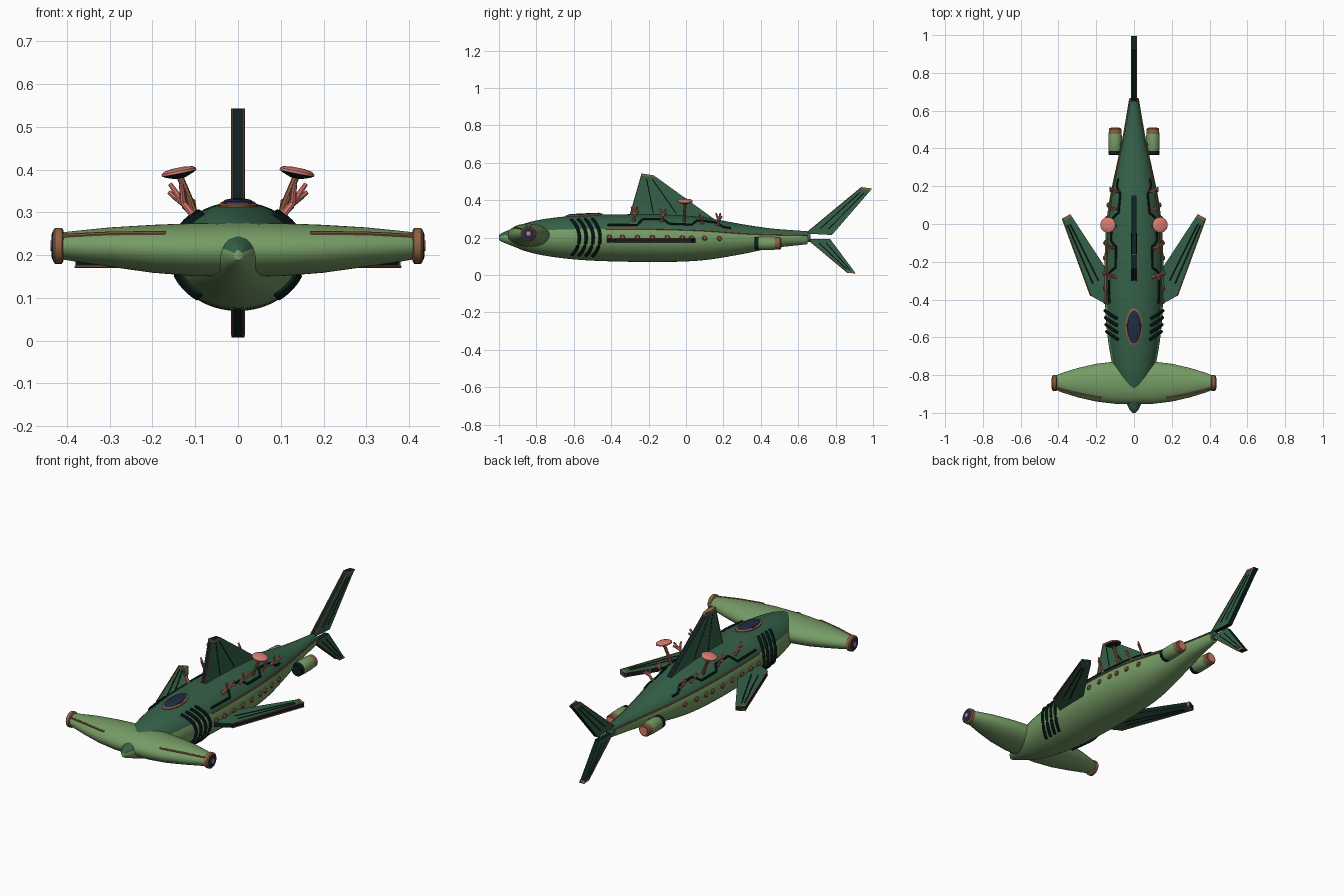
import bpy, bmesh, math
from mathutils import Vector

if "Cube" in bpy.data.objects:
    bpy.data.objects.remove(bpy.data.objects["Cube"])

def mat(name, c):
    m = bpy.data.materials.new(name)
    m.diffuse_color = (*c, 1)
    m.use_nodes = True
    m.node_tree.nodes["Principled BSDF"].inputs["Base Color"].default_value = m.diffuse_color
    return m

LIGHT = mat("light_green", (0.18, 0.33, 0.13))
DARK = mat("deep_green", (0.035, 0.12, 0.065))
BLACK = mat("black_green", (0.004, 0.014, 0.014))
COPPER = mat("copper", (0.27, 0.12, 0.055))
PINK = mat("coral_pink", (0.70, 0.20, 0.17))
NAVY = mat("navy_glass", (0.015, 0.025, 0.06))

def finish(name, bm, mats, angle=35):
    bmesh.ops.recalc_face_normals(bm, faces=bm.faces)
    me = bpy.data.meshes.new(name)
    bm.to_mesh(me)
    bm.free()
    for m in mats:
        me.materials.append(m)
    ob = bpy.data.objects.new(name, me)
    bpy.context.collection.objects.link(ob)
    bpy.ops.object.select_all(action='DESELECT')
    ob.select_set(True)
    bpy.context.view_layer.objects.active = ob
    bpy.ops.object.shade_smooth_by_angle(angle=math.radians(angle))
    return ob

def loft(name, rings, mats, rule=None, angle=35):
    """Skin a list of equal-length rings and cap both ends."""
    bm = bmesh.new()
    vs = [[bm.verts.new(p) for p in r] for r in rings]
    n = len(rings[0])
    for a, b in zip(vs, vs[1:]):
        for i in range(n):
            f = bm.faces.new((a[i], a[(i + 1) % n], b[(i + 1) % n], b[i]))
            f.material_index = rule(i) if rule else 0
    bm.faces.new(vs[0])
    bm.faces.new(vs[-1])
    return finish(name, bm, mats, angle)

def tube(name, pts, r, m, n=8, tip=1.0):
    """Round tube along a path, optionally tapered."""
    pts = [Vector(p) for p in pts]
    rings = []
    for i, p in enumerate(pts):
        d = (pts[min(i + 1, len(pts) - 1)] - pts[max(i - 1, 0)]).normalized()
        u = d.cross(Vector((0, 0, 1)) if abs(d.z) < 0.9 else Vector((0, 1, 0))).normalized()
        v = d.cross(u)
        k = r * (1 + (tip - 1) * i / (len(pts) - 1))
        rings.append([p + k * (math.cos(t) * u + math.sin(t) * v)
                      for t in (2 * math.pi * j / n for j in range(n))])
    return loft(name, rings, [m])

def lathe(name, origin, axis, prof, m, n=24):
    """Turned part: prof is (distance along axis, radius)."""
    o, d = Vector(origin), Vector(axis).normalized()
    u = d.orthogonal().normalized()
    v = d.cross(u)
    rings = [[o + d * h + r * (math.cos(t) * u + math.sin(t) * v)
              for t in (2 * math.pi * j / n for j in range(n))] for h, r in prof]
    return loft(name, rings, [m])

# hull profile: y, half width, bottom, top
KEYS = [(-1.0, .008, .188, .212), (-.985, .022, .178, .225), (-.94, .045, .16, .243),
        (-.85, .085, .125, .28), (-.72, .12, .098, .305), (-.55, .145, .08, .32),
        (-.35, .155, .072, .325), (-.1, .153, .07, .322), (.1, .135, .08, .307),
        (.3, .095, .112, .272), (.45, .062, .142, .25), (.65, .025, .165, .234)]

def hull_at(y):
    i = max(k for k in range(len(KEYS) - 1) if KEYS[k][0] <= y or k == 0)
    def slope(k, c):
        a, b = KEYS[max(k - 1, 0)], KEYS[min(k + 1, len(KEYS) - 1)]
        return (b[c] - a[c]) / (b[0] - a[0])
    p, q = KEYS[i], KEYS[i + 1]
    h = q[0] - p[0]
    t = (y - p[0]) / h
    return [(2*t**3 - 3*t*t + 1) * p[c] + (t**3 - 2*t*t + t) * h * slope(i, c)
            + (3*t*t - 2*t**3) * q[c] + (t**3 - t*t) * h * slope(i + 1, c) for c in (1, 2, 3)]

def surf(y, deg, off=0.0, s=1):
    w, b, t = hull_at(y)
    a = math.radians(deg)
    return Vector((s * (w + off) * math.cos(a), y, (b + t) / 2 + ((t - b) / 2 + off) * math.sin(a)))

# hull: dark back above 22.5 degrees, light belly
ys = [-1, -.995, -.985, -.97] + [-.95 + .04 * i for i in range(40)] + [.65]
loft("hull", [[surf(y, 7.5 * i) for i in range(48)] for y in ys], [LIGHT, DARK],
     lambda i: 1 if 3 <= i < 21 else 0, 50)

# hammer head: elliptical sections across x
HAM = [(0, .114, .063, .213), (.1, .112, .062, .213), (.2, .1, .056, .215),
       (.3, .077, .046, .219), (.38, .052, .036, .221), (.415, .038, .031, .222)]
sec = [(-x, a, b, z) for x, a, b, z in HAM[:0:-1]] + HAM
loft("hammer_head", [[(x, -.84 + a * math.cos(t), z + b * math.sin(t))
                      for t in (math.pi * j / 20 for j in range(40))]
                     for x, a, b, z in sec], [LIGHT], None, 50)

def fin(name, pts, place, th, tip, ribs):
    """Slab fin with dark edges, copper tip cap and ribs; tip = index of first tip point."""
    bm = bmesh.new()
    lo = [bm.verts.new(place(a, b, -th)) for a, b in pts]
    hi = [bm.verts.new(place(a, b, th)) for a, b in pts]
    bm.faces.new(lo)
    bm.faces.new(hi)
    n = len(pts)
    for i in range(n):
        f = bm.faces.new((lo[i], lo[(i + 1) % n], hi[(i + 1) % n], hi[i]))
        f.material_index = 1
    finish(name, bm, [DARK, BLACK])
    P = [Vector(p) for p in pts]
    a, b = P[tip], P[tip + 1]
    c, d = P[(tip + 2) % n], P[tip - 1]
    q = [a, b, b + (c - b).normalized() * .014, a + (d - a).normalized() * .014]
    loft(name + "_tip", [[place(p.x, p.y, k) for p in q] for k in (-th - .002, th + .002)], [COPPER])
    # copper piping along the leading edge, dark ribs on both faces
    for k in (-th, th):
        tube(name + "_piping", [place(d.x, d.y, k), place(a.x, a.y, k)], .003, COPPER, 6)
        for f in ribs:
            r0 = d.lerp(c, f).lerp(a.lerp(b, f), .12)
            r1 = d.lerp(c, f).lerp(a.lerp(b, f), .9)
            tube(name + "_rib", [place(r0.x, r0.y, k), place(r1.x, r1.y, k)], .003, BLACK, 6)

up = lambda a, b, t: (t, a, b)
fin("dorsal_fin", [(-.305, .30), (-.235, .543), (-.172, .533), (.15, .30)], up, .013, 1, (.3, .6))
fin("upper_tail_fin", [(.64, .222), (.94, .47), (.995, .462), (.78, .214)], up, .013, 1, (.33, .66))
fin("lower_tail_fin", [(.65, .192), (.865, .012), (.908, .008), (.77, .194)], up, .013, 1, (.33, .66))
tube("tail_joint", [(0, .6, .2), (0, .665, .203)], .026, DARK, 16)

for s in (1, -1):
    side = "right" if s > 0 else "left"
    # pectoral fin
    fin(side + "_pectoral_fin", [(.1, -.43), (.153, -.422), (.23, -.38), (.38, .03), (.337, .052), (.1, -.31)],
        lambda a, b, t: (s * a, b, .184 + t), .011, 3, (.25, .5))
    # eye at the hammer end
    e = (s * .408, -.842, .222)
    lathe(side + "_eye_rim", e, (s, 0, 0), [(0, .036), (.004, .042), (.02, .042), (.025, .036)], COPPER, 32)
    lathe(side + "_eye_lens", e, (s, 0, 0), [(.02, .033), (.026, .033), (.028, .026)], NAVY, 32)
    lathe(side + "_pupil", e, (s, 0, 0), [(.026, .013), (.03, .012)], PINK)
    # copper line over the front of the hammer
    line = []
    for x, a, b, z in ((.17, .104, .058, .2145), (.2, .1, .056, .215), (.3, .077, .046, .219),
                       (.38, .052, .036, .221), (.41, .04, .032, .222)):
        t = math.radians(140 - 60 * (x - .17) * .4)
        line.append((s * x, -.84 + a * math.cos(t), z + b * math.sin(t)))
    tube(side + "_hammer_trim", line, .005, COPPER)
    # gill slits
    for g in range(4):
        pts = []
        for i in range(15):
            d = -52 + 106 * i / 14
            pts.append(surf(-.615 + .037 * g + .045 * math.cos(math.radians(d * 1.6)), d, .002, s))
        tube(side + "_gill", pts, .0085, BLACK)
    # copper seam between back and belly, stepped dark pipe above
    tube(side + "_seam", [surf(-.43 + .04 * i, 22.5, .001, s) for i in range(28)], .004, COPPER, 6)
    steps = [(-.42, 33), (-.26, 33), (-.23, 52), (-.12, 52), (-.09, 38), (.03, 38), (.06, 55), (.16, 55), (.2, 40), (.26, 40)]
    path = []
    for (y0, d0), (y1, d1) in zip(steps, steps[1:]):
        path += [surf(y0 + (y1 - y0) * k / 3, d0 + (d1 - d0) * k / 3, .002, s) for k in range(3)]
    tube(side + "_pipe", path, .006, BLACK)
    # portholes
    for y in (-.41, -.34, -.26, -.18, -.1, -.02, .03, .1, .18):
        p = surf(y, 2, -.006, s)
        lathe(side + "_porthole", p, (s, 0, 0), [(0, .014), (.009, .014), (.013, .010)], COPPER, 12)
        lathe(side + "_porthole_light", p, (s, 0, 0), [(.012, .008), (.016, .006)], PINK, 10)
    # branching corals
    for y, k, lean in ((-.28, 1.1, .012), (-.13, .95, .015), (.085, .7, -.012), (.17, .9, .01)):
        b = surf(y, 48, -.004, s)
        m = b + Vector((s * .024, lean * .5, .03)) * k
        lathe(side + "_coral_base", b, (s * .7, 0, .7), [(0, .013), (.008, .011)], COPPER, 12)
        tube(side + "_coral_stem", [b, m], .008 * k, PINK, 8, .85)
        for dx, dy, dz in ((.028, lean, .04), (.004, -.016, .04), (.03, .02, .022)):
            tube(side + "_coral_branch", [m, m + Vector((s * dx, dy, dz)) * k], .0072 * k, PINK, 8, .7)
    # table coral on a stalk
    top = Vector((s * .136, -.005, .384))
    ax = (s * .2, 0, 1)
    tube(side + "_table_coral_stalk", [surf(-.01, 48, -.005, s), (s * .115, -.008, .335), top], .008, COPPER)
    lathe(side + "_table_coral_under", top, ax, [(-.004, .012), (.004, .034), (.007, .039)], BLACK)
    lathe(side + "_table_coral", top, ax, [(.007, .041), (.013, .041), (.018, .034), (.021, .015)], PINK)
    # engine pod
    c = (s * .1, .365, .17)
    lathe(side + "_engine_intake", c, (0, 1, 0), [(0, .03), (.003, .034), (.022, .035)], BLACK)
    lathe(side + "_engine", c, (0, 1, 0), [(.02, .032), (.03, .036), (.1, .036), (.118, .033)], LIGHT)
    lathe(side + "_engine_nozzle", c, (0, 1, 0), [(.112, .034), (.138, .033), (.143, .028)], COPPER)
    lathe(side + "_engine_glow", c, (0, 1, 0), [(.13, .024), (.146, .022)], PINK)
    tube(side + "_engine_strut", [(s * .04, .42, .19), (s * .09, .42, .175)], .014, DARK)

# oval top window with copper rim
def oval(name, rx, ry, off, m):
    rings = []
    for k, dz in ((1, -.02), (1, off), (.9, off + .003)):
        ring = []
        for j in range(40):
            t = math.pi * j / 20
            x, y = rx * k * math.cos(t), -.545 + ry * k * math.sin(t)
            w, b, h = hull_at(y)
            z = (b + h) / 2 + (h - b) / 2 * math.sqrt(1 - (x / w) ** 2)
            ring.append((x, y, z + dz))
        rings.append(ring)
    # domed centre
    x0 = [(p[0] * .05, -.545 + (p[1] + .545) * .05, hull_at(-.545)[2] + off + .003) for p in rings[-1]]
    loft(name, rings + [x0], [m])

oval("window_rim", .045, .098, .004, COPPER)
oval("window_glass", .037, .087, .007, NAVY)
